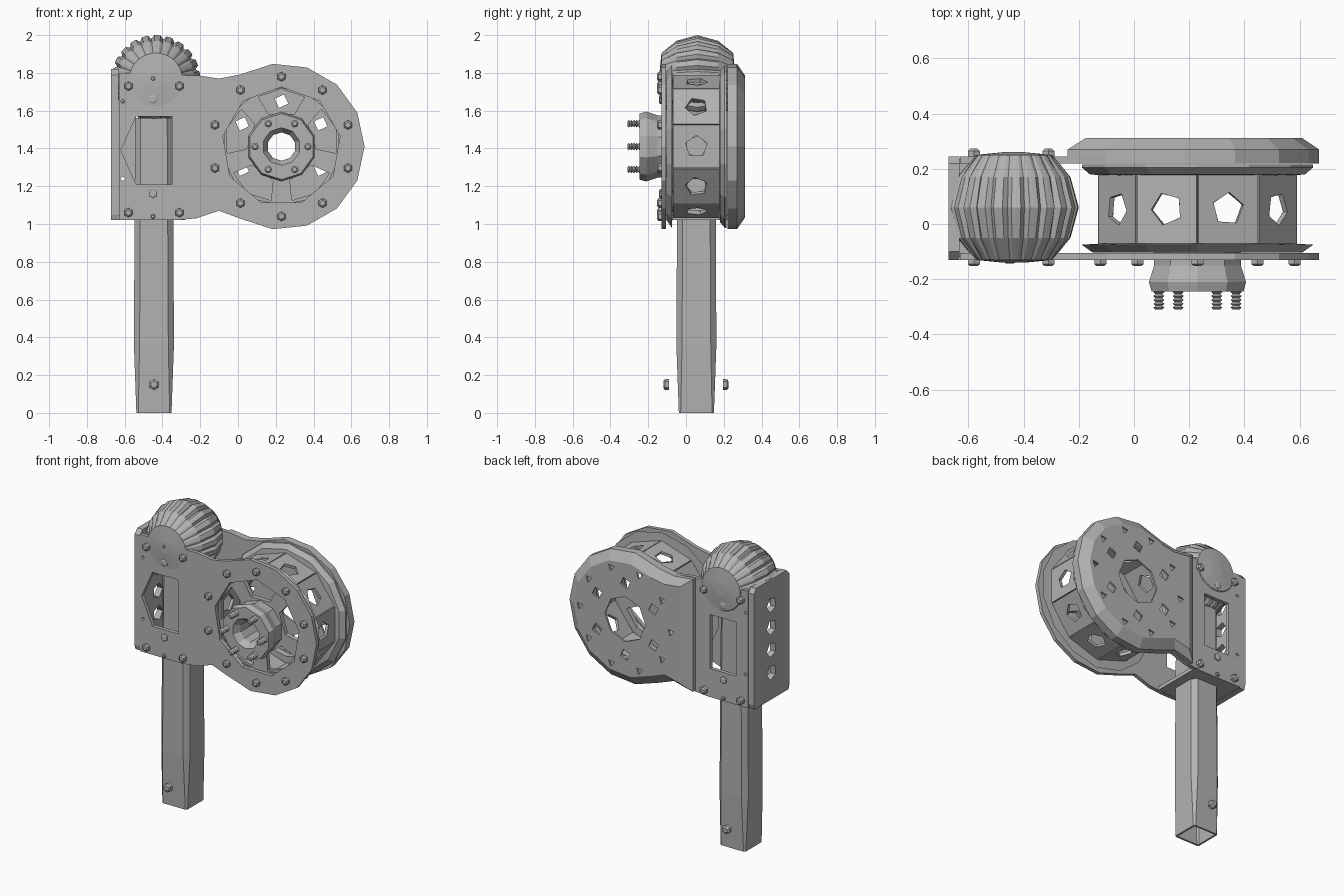
import bpy
from math import sin, cos, pi, radians
from mathutils import Matrix, Vector

if "Cube" in bpy.data.objects:
    bpy.data.objects.remove(bpy.data.objects["Cube"])

grey = bpy.data.materials.new("plain_grey")
grey.use_nodes = True
COLOUR = (0.45, 0.45, 0.45, 1)
grey.diffuse_color = COLOUR
grey.node_tree.nodes["Principled BSDF"].inputs["Base Color"].default_value = COLOUR

CX, CZ, MID = 0.23, 1.41, 0.06      # drum centre and mid depth
POST = -0.445                       # post centre in x
FRONT = Matrix.Rotation(pi / 2, 4, "X")


def add(name, mesh):
    mesh.materials.clear()
    mesh.materials.append(grey)
    obj = bpy.data.objects.new(name, mesh)
    bpy.context.collection.objects.link(obj)
    return obj


def ngon(n, r, x=0.0, z=0.0, start=90):
    angles = [radians(start) + 2 * pi * k / n for k in range(n)]
    return [(x + r * cos(a), z + r * sin(a)) for a in angles]


def plate(name, loops, y0=0.0, y1=0.0, matrix=None):
    """Flat sheet with holes: first loop is the outline; stands in x-z by default."""
    curve = bpy.data.curves.new(name, "CURVE")
    curve.dimensions, curve.fill_mode = "2D", "BOTH"
    curve.extrude = abs(y1 - y0) / 2
    for loop in loops:
        spline = curve.splines.new("POLY")
        spline.points.add(len(loop) - 1)
        for point, (u, v) in zip(spline.points, loop):
            point.co = (u, v, 0, 1)
        spline.use_cyclic_u = True
    helper = bpy.data.objects.new(name + "_outline", curve)
    bpy.context.collection.objects.link(helper)
    graph = bpy.context.evaluated_depsgraph_get()
    mesh = bpy.data.meshes.new_from_object(helper.evaluated_get(graph))
    bpy.data.objects.remove(helper)
    if matrix is None:
        matrix = Matrix.Translation((0, (y0 + y1) / 2, 0)) @ FRONT
    mesh.transform(matrix)
    for poly in mesh.polygons:
        poly.use_smooth = False
    return add(name, mesh)


def loft(name, rings, caps=True, closed=False):
    """Skin a list of equal rings of points."""
    n, m = len(rings[0]), len(rings)
    faces = []
    for i in range(m if closed else m - 1):
        a, b = i * n, (i + 1) % m * n
        faces += [(a + k, a + (k + 1) % n, b + (k + 1) % n, b + k) for k in range(n)]
    if caps and not closed:
        faces += [tuple(reversed(range(n))), tuple(range((m - 1) * n, m * n))]
    mesh = bpy.data.meshes.new(name)
    mesh.from_pydata([p for ring in rings for p in ring], [], faces)
    return add(name, mesh)


def turned(name, profile, n, x, z, closed=False, start=90):
    """Turn (radius, y) pairs around an axis along y."""
    rings = [[(u, y, v) for u, v in ngon(n, r, x, z, start)] for r, y in profile]
    return loft(name, rings, closed=closed)


def bolt(name, x, z, y, out, r=0.025):
    turned(name, [(r, y), (r, y + out * 0.7), (r * 0.6, y + out)], 6, x, z)


# Side plates: box part, neck and round head share one outline
arc = [(CX + 0.44 * cos(radians(a)), CZ + 0.44 * sin(radians(a))) for a in range(120, -121, -24)]
head = [(-0.1, 1.77)] + arc + [(-0.1, 1.07)]
side = [(-0.63, 1.8), (-0.2, 1.785)] + head + [(-0.22, 1.03), (-0.33, 1.02), (-0.63, 1.02)]
window = [(-0.54, 1.21), (-0.35, 1.21), (-0.35, 1.57), (-0.54, 1.57)]
pin_holes = [ngon(4, 0.012, -0.61, z) for z in (1.24, 1.65)]
head_hole = ngon(9, 0.315, CX, CZ)
plate("front_plate", [side, window + [(-0.62, 1.39)], head_hole] + pin_holes, -0.13, -0.105)
plate("back_plate", [side, window, head_hole] + pin_holes, 0.22, 0.245)

# Domed back cover with vent holes
cover = [(-0.24, 1.785)] + head + [(-0.24, 1.035)]
inset = [(CX + (x - CX) * 0.86, CZ + (z - CZ) * 0.86) for x, z in cover]
loft("cover_rim", [[(x, y, z) for x, z in pts]
                   for pts, y in ((cover, 0.235), (cover, 0.27), (inset, 0.312))], caps=False)
vents = [ngon(4, 0.038, x, z, 70) for x, z in ngon(6, 0.24, CX, CZ)]
vents += [ngon(3, 0.026, x, z, 40) for x, z in ngon(10, 0.335, CX, CZ, 72)]
plate("cover_face", [inset, ngon(8, 0.15, CX, CZ)] + vents, 0.300, 0.312)

# End plate and floor of the box
end = [(-0.12, 1.02), (0.235, 1.02), (0.245, 1.05), (0.245, 1.79), (0.22, 1.82),
       (-0.1, 1.82), (-0.13, 1.79), (-0.13, 1.05)]
slots = [ngon(5, 0.05, MID, z, 70) for z in (1.2, 1.35, 1.5, 1.65)]
to_side = Matrix.Translation((-0.652, 0, 0)) @ Matrix.Rotation(pi / 2, 4, "Z") @ FRONT
plate("end_plate", [end] + slots, 0, 0.04, to_side)
floor = [(-0.64, -0.12), (-0.28, -0.12), (-0.28, 0.235), (-0.64, 0.235)]
plate("box_floor", [floor], 0, 0.025, Matrix.Translation((0, 0, 1.035)))


# Hollow post with chamfered corners
def post_ring(half, z, chamfer=0.03):
    c = half - chamfer
    quarter = [(half, -c), (half, c)]
    pts = []
    for k in range(4):
        turn = Matrix.Rotation(k * pi / 2, 3, "Z")
        pts += [turn @ Vector((x, y, 0)) + Vector((POST, MID - 0.005, z)) for x, y in quarter]
    return pts


loft("post", [post_ring(0.093, 0, 0.01), post_ring(0.106, 0.36), post_ring(0.1, 1.56),
              post_ring(0.085, 1.56), post_ring(0.085, 0.36, 0.02), post_ring(0.08, 0, 0.008)],
     closed=True)
for label, y, out in (("front", -0.09, -0.03), ("back", 0.195, 0.03)):
    bolt("post_bolt_" + label, POST, 0.15, y, out, 0.03)

# Ribbed ball on top of the box
TEETH = 22
rings = []
for off, r, groove in ((-0.2, 0.04, 1), (-0.19, 0.14, 1), (-0.11, 0.205, 0.94), (0, 0.235, 0.92),
                       (0.11, 0.205, 0.94), (0.19, 0.14, 1), (0.2, 0.04, 1)):
    ring = []
    for k in range(TEETH * 4):
        a = 2 * pi * (k + 0.5) / (TEETH * 4)
        rad = r if k % 4 < 3 else r * groove
        ring.append((-0.435 + rad * cos(a), MID + off, 1.765 + rad * sin(a)))
    rings.append(ring)
loft("ribbed_ball", rings)

# Drum wall: ten panels, each with a hole
APOTHEM = 0.35
half_w = APOTHEM * 0.325
panel = [(-half_w, -0.125), (half_w, -0.125), (half_w, 0.125), (-half_w, 0.125)]
for k in range(10):
    # panel plane normal points outward from the drum axis
    place = (Matrix.Translation((CX, 0.055, CZ)) @ Matrix.Rotation(-2 * pi * k / 10, 4, "Y")
             @ Matrix.Translation((APOTHEM, 0, 0)) @ Matrix.Rotation(pi / 2, 4, "Z") @ FRONT)
    # panel width runs along the drum, height around its rim
    turned_panel = [(v, u) for u, v in panel]
    plate("drum_panel", [turned_panel, ngon(5, 0.06, 0, 0, 90 + 25 * k)], 0, 0.02, place)

# Drum flanges
turned("front_flange", [(0.345, -0.07), (0.43, -0.075), (0.39, -0.103), (0.31, -0.103),
                        (0.31, -0.07)], 14, CX, CZ, closed=True)
turned("back_flange", [(0.345, 0.175), (0.4, 0.18), (0.43, 0.205), (0.43, 0.215),
                       (0.31, 0.215), (0.31, 0.175)], 14, CX, CZ, closed=True)

# Spoked web and hub
openings = []
for k in range(5):
    mid = 90 + 72 * k
    corners = [(0.185, -22), (0.29, -25), (0.305, 0), (0.29, 25), (0.185, 22)]
    openings.append([(CX + r * cos(radians(mid + a)), CZ + r * sin(radians(mid + a)))
                     for r, a in corners])
plate("spoked_web", [ngon(15, 0.33, CX, CZ), ngon(8, 0.1, CX, CZ)] + openings, -0.095, -0.065)
turned("hub", [(0.165, -0.06), (0.165, -0.15), (0.185, -0.21), (0.175, -0.245), (0.1, -0.245),
               (0.075, -0.2), (0.075, -0.06)], 10, CX, CZ, closed=True)

# Threaded studs on the hub
thread = [(0.02 if k % 2 else 0.012, -0.24 - 0.007 * k) for k in range(11)]
for x, z in ngon(6, 0.14, CX, CZ, 0):
    turned("hub_stud", thread, 8, x, z)

# Bolts around the head and on the box
for x, z in ngon(10, 0.37, CX, CZ):
    bolt("head_bolt", x, z, -0.128, -0.025)
for x in (-0.58, -0.31):
    for z in (1.06, 1.73):
        bolt("box_bolt_front", x, z, -0.128, -0.025)
        bolt("box_bolt_back", x, z, 0.243, 0.03)
for z, r in ((1.04, 0.013), (1.16, 0.025), (1.66, 0.025), (1.77, 0.013)):
    bolt("box_screw_front", -0.45, z, -0.128, -0.015, r)
    bolt("box_screw_back", -0.45, z, 0.243, 0.015, r)
